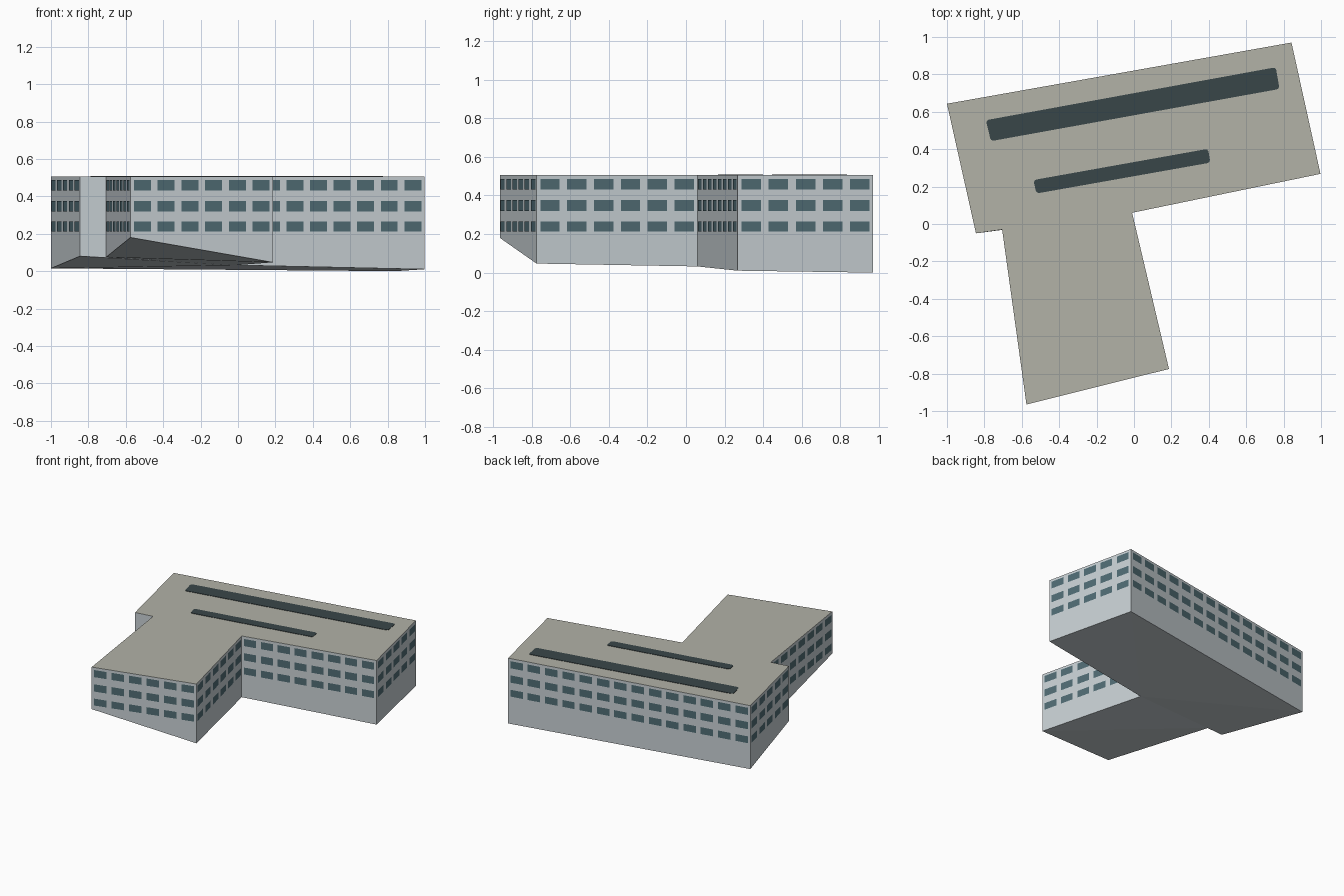
import bpy, bmesh
from mathutils import Vector

if "Cube" in bpy.data.objects:
    bpy.data.objects.remove(bpy.data.objects["Cube"])

TOP = 0.505


def material(name, srgb):
    m = bpy.data.materials.new(name)
    m.diffuse_color = [((c / 255 + 0.055) / 1.055) ** 2.4 for c in srgb] + [1]
    m.use_nodes = True
    m.node_tree.nodes["Principled BSDF"].inputs["Base Color"].default_value = m.diffuse_color
    return m


WALL = material("pale_grey_wall", (200, 208, 212))
ROOF = material("stone_roof", (178, 178, 167))
GLASS = material("teal_glass", (80, 108, 116))
DARK = material("dark_skylight", (57, 70, 73))


def finish(name, bm, mats):
    me = bpy.data.meshes.new(name)
    bm.to_mesh(me)
    bm.free()
    for m in mats:
        me.materials.append(m)
    ob = bpy.data.objects.new(name, me)
    bpy.context.collection.objects.link(ob)
    return ob


# Footprint corners (clockwise from above) with the sloping ground height
corners = [(-1, 0.643, 0.015), (0.842, 0.97, 0), (0.997, 0.268, 0.01), (-0.01, 0.06, 0.032),
           (0.187, -0.775, 0.047), (-0.575, -0.965, 0.18), (-0.705, -0.03, 0.075), (-0.845, -0.05, 0.08)]
n = len(corners)

# Building shell: walls, flat roof and uneven underside
bm = bmesh.new()
low = [bm.verts.new(c) for c in corners]
high = [bm.verts.new((x, y, TOP)) for x, y, z in corners]
for i in range(n):
    j = (i + 1) % n
    bm.faces.new((low[j], low[i], high[i], high[j]))
bm.faces.new(high[::-1]).material_index = 1
for tri in ((0, 1, 3), (1, 2, 3), (0, 3, 7), (3, 6, 7), (3, 4, 6), (4, 5, 6)):
    bm.faces.new([low[k] for k in tri])
bm.normal_update()
finish("building_shell", bm, [WALL, ROOF])

# Window panes: three rows, one pane per bay on each wall
bays = [14, 5, 8, 6, 6, 7, 0, 5]
rows = [(0.212, 0.265), (0.32, 0.376), (0.431, 0.486)]
bm = bmesh.new()
for i, count in enumerate(bays):
    a = Vector((*corners[i][:2], 0))
    b = Vector((*corners[(i + 1) % n][:2], 0))
    d = b - a
    out = Vector((-d.y, d.x, 0)).normalized() * 0.002
    for k in range(count):
        p = a + d * ((k + 0.14) / count) + out
        q = a + d * ((k + 0.86) / count) + out
        for z0, z1 in rows:
            bm.faces.new([bm.verts.new((v.x, v.y, z)) for v, z in
                          ((q, z0), (p, z0), (p, z1), (q, z1))])
bm.normal_update()
finish("window_panes", bm, [GLASS])


# Long roof skylights: thin plates with softened corners
def skylight(name, pts):
    bm = bmesh.new()
    f = bm.faces.new([bm.verts.new((x, y, TOP - 0.002)) for x, y in pts])
    bmesh.ops.bevel(bm, geom=list(bm.verts), offset=0.015, segments=2,
                    affect='VERTICES', profile=0.5)
    r = bmesh.ops.extrude_face_region(bm, geom=list(bm.faces))
    for v in r["geom"]:
        if isinstance(v, bmesh.types.BMVert):
            v.co.z += 0.005
    bmesh.ops.recalc_face_normals(bm, faces=bm.faces)
    finish(name, bm, [DARK])


skylight("long_skylight", [(-0.765, 0.443), (0.778, 0.722), (0.758, 0.838), (-0.792, 0.555)])
skylight("short_skylight", [(-0.522, 0.163), (0.408, 0.328), (0.396, 0.402), (-0.538, 0.235)])
